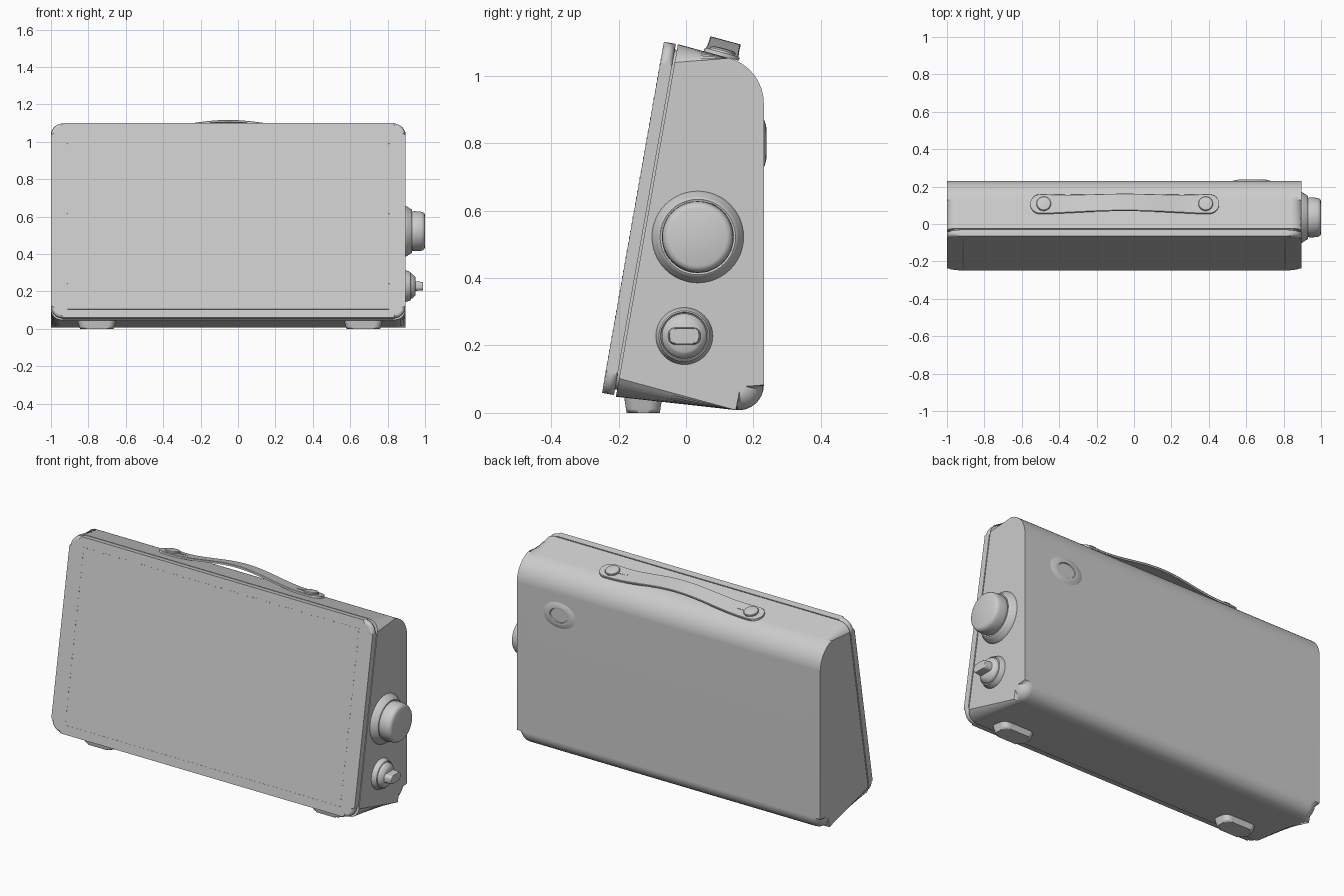
import bpy, bmesh, math
from mathutils import Matrix, Vector

if "Cube" in bpy.data.objects:
    bpy.data.objects.remove(bpy.data.objects["Cube"])

GREY = bpy.data.materials.new("plain grey")
GREY.diffuse_color = (0.604, 0.604, 0.604, 1)
GREY.use_nodes = True
GREY.node_tree.nodes["Principled BSDF"].inputs["Base Color"].default_value = GREY.diffuse_color

X0, X1 = -1.0, 0.895
XC, XH = (X0 + X1) / 2, (X1 - X0) / 2


def place(loc, angle=0, axis='X'):
    return Matrix.Translation(loc) @ Matrix.Rotation(math.radians(angle), 4, axis)


def finish(name, bm, mat, weighted=False):
    bmesh.ops.recalc_face_normals(bm, faces=bm.faces[:])
    me = bpy.data.meshes.new(name)
    bm.to_mesh(me)
    bm.free()
    me.materials.append(GREY)
    ob = bpy.data.objects.new(name, me)
    bpy.context.scene.collection.objects.link(ob)
    ob.matrix_world = mat
    bpy.ops.object.select_all(action='DESELECT')
    ob.select_set(True)
    bpy.context.view_layer.objects.active = ob
    bpy.ops.object.shade_smooth_by_angle(angle=math.radians(35))
    if weighted:
        ob.modifiers.new("even shading", 'WEIGHTED_NORMAL').keep_sharp = True
    return ob


def rounded(points, radii, seg=8):
    """Polygon with rounded corners; a zero radius keeps the corner sharp."""
    out = []
    for i, r in enumerate(radii):
        p = Vector(points[i])
        a = (Vector(points[i - 1]) - p).normalized()
        b = (Vector(points[(i + 1) % len(points)]) - p).normalized()
        if r == 0:
            out.append((p, True))
            continue
        half = a.angle(b) / 2
        c = p + (a + b).normalized() * (r / math.sin(half))
        s = p + a * (r / math.tan(half)) - c
        e = p + b * (r / math.tan(half)) - c
        sweep = math.pi - 2 * half
        for k in range(seg + 1):
            t = k / seg
            q = (s * math.sin((1 - t) * sweep) + e * math.sin(t * sweep)) / math.sin(sweep)
            out.append((c + q, False))
    return out


def prism(name, points, radii, z0, z1, mat, rim=0.0, taper=1.0, seg=5):
    """Rounded polygon pulled along local z, with rounded rims."""
    outline = rounded(points, radii)
    mid = sum((Vector(p) for p in points), Vector((0, 0))) / len(points)
    bm = bmesh.new()
    low = [bm.verts.new((p.x, p.y, z0)) for p, _ in outline]
    top = []
    for p, _ in outline:
        q = mid + (p - mid) * taper
        top.append(bm.verts.new((q.x, q.y, z1)))
    bm.faces.new(low[::-1])
    bm.faces.new(top)
    n = len(low)
    edges = []
    for i in range(n):
        j = (i + 1) % n
        bm.faces.new((low[i], low[j], top[j], top[i]))
        if not (outline[i][1] and outline[j][1]):
            edges += [bm.edges.get((low[i], low[j])), bm.edges.get((top[i], top[j]))]
    if rim:
        bmesh.ops.bevel(bm, geom=edges, offset=rim, offset_type='OFFSET', segments=seg,
                        profile=0.5, affect='EDGES', clamp_overlap=False)
    return finish(name, bm, mat, True)


def rect(hx, hy, cx=0, cy=0):
    return [(cx - hx, cy - hy), (cx + hx, cy - hy), (cx + hx, cy + hy), (cx - hx, cy + hy)]


def lathe(name, profile, mat, n=48):
    """Turned part around local z; the last point lies on the axis."""
    bm = bmesh.new()
    rings = [[bm.verts.new((r * math.cos(2 * math.pi * k / n), r * math.sin(2 * math.pi * k / n), h))
              for k in range(n)] for r, h in profile[:-1]]
    for a, b in zip(rings, rings[1:]):
        for k in range(n):
            bm.faces.new((a[k], a[(k + 1) % n], b[(k + 1) % n], b[k]))
    tip = bm.verts.new((0, 0, profile[-1][1]))
    for k in range(n):
        bm.faces.new((rings[-1][k], rings[-1][(k + 1) % n], tip))
    return finish(name, bm, mat)


# Cabinet: wedge-shaped side profile pulled along x
side = Matrix(((0, 0, 1, 0), (1, 0, 0, 0), (0, 1, 0, 0), (0, 0, 0, 1)))
prism("cabinet", [(-0.208, 0.048), (0.231, -0.001), (0.231, 1.025), (-0.024, 1.094)],
      [0, 0.075, 0.14, 0], X0, X1, side, rim=0.055, seg=6)

# Front panel, with a narrow shadow gap bridged by a smaller filler
front = place((XC, -0.1165, 0.57), 80)
prism("front_panel", rect(XH, 0.529, 0, 0.003), [0.065] * 4, 0.006, 0.042, front, rim=0.017)
prism("panel_filler", rect(XH - 0.015, 0.512, 0, 0.003), [0.05] * 4, -0.02, 0.02, front)

# Stitching round the grille cloth
bm = bmesh.new()


def plate(cx, cy, sx, sy, z=0.042, thick=0.002):
    m = Matrix.Translation((cx, cy, z)) @ Matrix.Diagonal((sx, sy, thick, 1))
    bmesh.ops.create_cube(bm, size=1, matrix=m)


GX, GY = 0.86, 0.478
for k in range(87):
    plate(-GX + k * 0.02, GY, 0.007, 0.004)
for k in range(1, 48):
    for s in (-1, 1):
        plate(s * GX, -GY + k * 0.02, 0.004, 0.007)
plate(0, -GY, 2 * GX, 0.004)
finish("grille_stitching", bm, front)

# Large tuning knob on the right side
big = place((X1, 0.035, 0.522), 90, 'Y')
lathe("tuning_knob_collar", [(0.137, -0.01), (0.136, 0.002), (0.13, 0.012), (0.122, 0.024),
                             (0.117, 0.033), (0.112, 0.036), (0.108, 0.034), (0, 0.034)], big)
lathe("tuning_knob", [(0.1, 0.02), (0.106, 0.04), (0.107, 0.05), (0.105, 0.08), (0.102, 0.093),
                      (0.096, 0.101), (0.086, 0.105), (0, 0.105)], big)

# Small selector knob below it
small = place((X1, -0.005, 0.228), 90, 'Y')
lathe("selector_collar", [(0.086, -0.01), (0.084, 0.004), (0.079, 0.018), (0.075, 0.027),
                          (0.071, 0.029), (0.069, 0.026), (0, 0.026)], small)
lathe("selector_knob", [(0.067, 0.015), (0.067, 0.034), (0.063, 0.04), (0.053, 0.05),
                        (0.047, 0.054), (0, 0.055)], small)
prism("selector_grip", rect(0.026, 0.05), [0.02] * 4, 0.03, 0.095, small, rim=0.005, taper=0.88, seg=3)

# Carrying strap: flat band arched over the sloping top
lid = place((-0.05, 0.105, 1.059), -15)
bm = bmesh.new()
prev = first = None
L = 0.505
for k in range(81):
    s = -L * math.cos(math.pi * k / 80)
    a = abs(s)
    wide = 0.047 + 0.007 * min(1, a / 0.42) ** 3
    d = max(0.0, a - (L - 0.054))
    w = max(0.004, math.sqrt(max(0, wide ** 2 - d ** 2)))
    h = 0.037 * math.cos(math.pi * s / 0.8) ** 2 if a < 0.4 else 0.0
    ring = [bm.verts.new((s, y, h + z)) for y, z in
            ((-w, 0), (w, 0), (w, 0.008), (w * 0.95, 0.011), (-w * 0.95, 0.011), (-w, 0.008))]
    if prev:
        for i in range(6):
            j = (i + 1) % 6
            bm.faces.new((prev[i], prev[j], ring[j], ring[i]))
    else:
        first = ring
    prev = ring
bm.faces.new(first)
bm.faces.new(prev[::-1])
finish("carrying_strap", bm, lid)

# Strap studs and the slits beside them
for s, label in ((-1, "left"), (1, "right")):
    lathe("strap_stud_" + label, [(0.039, 0.005), (0.039, 0.017), (0.036, 0.021), (0.028, 0.023),
                                  (0, 0.024)], lid @ Matrix.Translation((s * 0.433, 0, 0)), 32)
    bm = bmesh.new()
    plate(s * 0.37, 0, 0.06, 0.008, 0.0115, 0.004)
    finish("strap_slit_" + label, bm, lid)

# Front feet
for x, label in ((-0.755, "left"), (0.67, "right")):
    prism("front_foot_" + label, rect(0.11, 0.06), [0.04] * 4, -0.02, 0.05,
          place((x, -0.127, 0.05), 180), rim=0.012, taper=0.82, seg=4)

# Shallow socket on the back
lathe("back_socket", [(0.105, -0.003), (0.09, 0.002), (0.072, 0.006), (0.058, 0.008), (0.053, 0.007),
                      (0.05, 0.002), (0, 0.002)],
      place((0.63, 0.231, 0.8), -90) @ Matrix.Diagonal((1.05, 0.75, 1, 1)))
